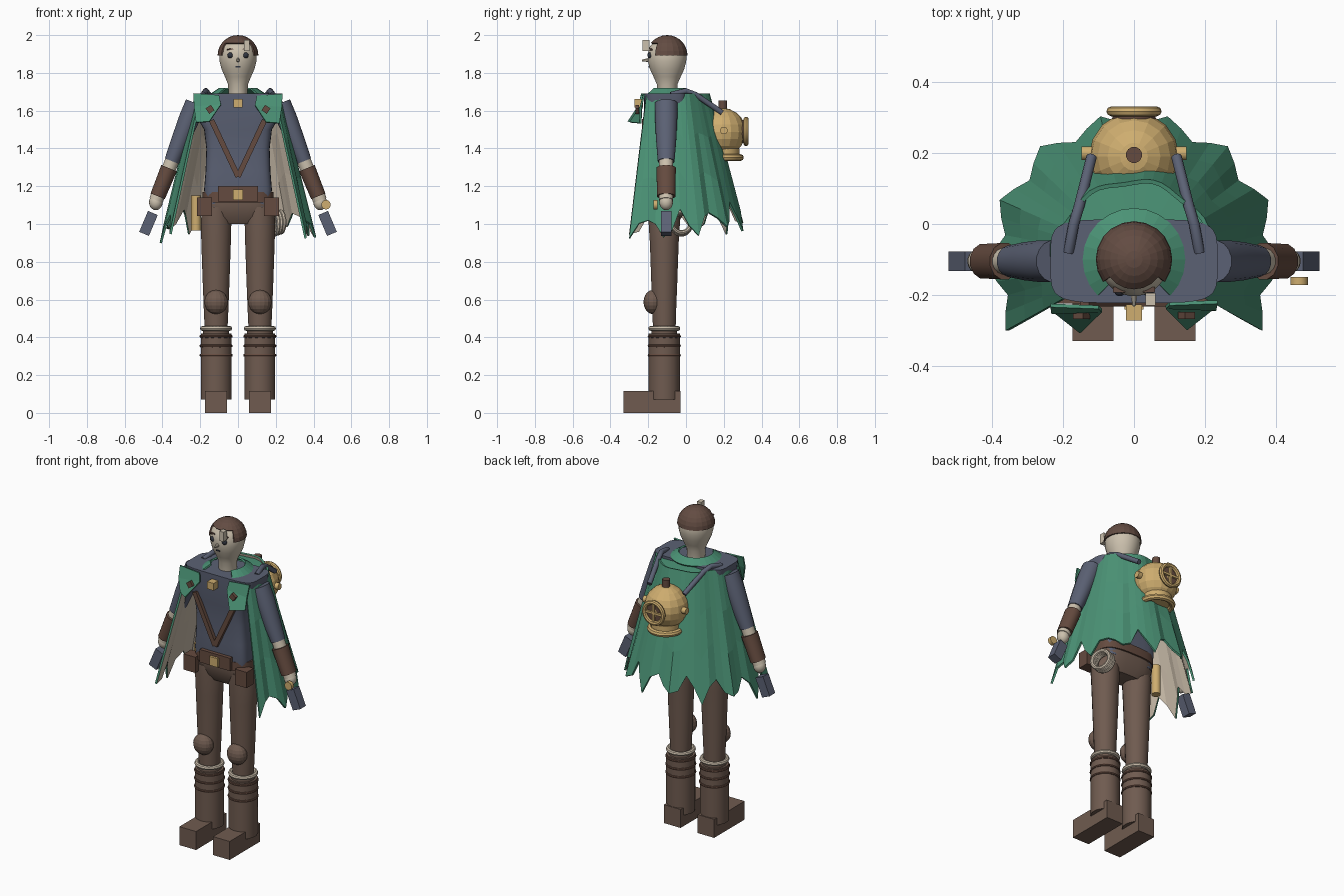
import bpy, bmesh, math
from mathutils import Vector, Matrix

if "Cube" in bpy.data.objects:
    bpy.data.objects.remove(bpy.data.objects["Cube"], do_unlink=True)


def material(name, *rgb):
    m = bpy.data.materials.new(name)
    m.use_nodes = True
    m.diffuse_color = (*rgb, 1)
    m.node_tree.nodes["Principled BSDF"].inputs["Base Color"].default_value = (*rgb, 1)
    return m


GREEN = material("cape green", .07, .29, .18)
LINING = material("lining cream", .57, .49, .39)
SKIN = material("skin", .60, .53, .42)
BLUE = material("shirt slate blue", .105, .12, .175)
BROWN = material("trouser brown", .16, .105, .08)
LEATHER = material("leather brown", .13, .07, .05)
HAIR = material("hair brown", .125, .072, .055)
BRASS = material("brass", .62, .42, .16)
DARK = material("dark features", .03, .035, .05)
Y = -.105  # depth of the body's centre line


def finish(name, bm, mat, smooth=False, thick=0, inner=None):
    me = bpy.data.meshes.new(name)
    bm.to_mesh(me)
    bm.free()
    ob = bpy.data.objects.new(name, me)
    bpy.context.collection.objects.link(ob)
    me.materials.append(mat)
    if thick:
        sol = ob.modifiers.new("thickness", 'SOLIDIFY')
        sol.thickness = thick
        if inner:
            me.materials.append(inner)
            sol.material_offset = 1
    if smooth:
        bpy.ops.object.select_all(action='DESELECT')
        ob.select_set(True)
        bpy.context.view_layer.objects.active = ob
        bpy.ops.object.shade_smooth_by_angle(angle=math.radians(40))
    return ob


def box(name, loc, size, mat, rot=(0, 0, 0)):
    bm = bmesh.new()
    bmesh.ops.create_cube(bm, size=1)
    turn = Matrix.Identity(4)
    for angle, axis in zip(rot, "XYZ"):
        turn = Matrix.Rotation(angle, 4, axis) @ turn
    bm.transform(Matrix.Translation(loc) @ turn @ Matrix.Diagonal((*size, 1)))
    return finish(name, bm, mat)


def ball(name, loc, radii, mat, seg=16, smooth=False):
    bm = bmesh.new()
    bmesh.ops.create_uvsphere(bm, u_segments=seg, v_segments=seg // 2 + 2, radius=1)
    bm.transform(Matrix.Translation(loc) @ Matrix.Diagonal((*radii, 1)))
    return finish(name, bm, mat, smooth)


def loft(name, rings, mat, n=16, smooth=True, power=2):
    """Skin closed rings (centre, rx, ry) along a path."""
    bm = bmesh.new()
    centres = [Vector(r[0]) for r in rings]
    loops = []
    for i, (c, rx, ry) in enumerate(rings):
        along = centres[min(i + 1, len(rings) - 1)] - centres[max(i - 1, 0)]
        q = Vector((0, 0, 1)).rotation_difference(along)
        loop = []
        for k in range(n):
            a = math.tau * (k + .5) / n
            u, v = math.cos(a), math.sin(a)
            p = Vector((math.copysign(abs(u) ** (2 / power), u) * rx,
                        math.copysign(abs(v) ** (2 / power), v) * ry, 0))
            loop.append(bm.verts.new(centres[i] + q @ p))
        loops.append(loop)
    for a, b in zip(loops, loops[1:]):
        for k in range(n):
            bm.faces.new((a[k], a[(k + 1) % n], b[(k + 1) % n], b[k]))
    bm.faces.new(loops[0][::-1])
    bm.faces.new(loops[-1])
    bmesh.ops.recalc_face_normals(bm, faces=bm.faces)
    return finish(name, bm, mat, smooth)


def rod(name, a, b, r, mat, n=16):
    return loft(name, [(a, r, r), (b, r, r)], mat, n)


def ring(name, loc, major, minor, mat, axis=(0, 0, 1), n=24):
    bm = bmesh.new()
    loops = []
    for i in range(n):
        a = math.tau * i / n
        out = Vector((math.cos(a), math.sin(a), 0))
        loops.append([bm.verts.new(out * (major + minor * math.cos(math.tau * k / 8))
                      + Vector((0, 0, minor * math.sin(math.tau * k / 8)))) for k in range(8)])
    for i in range(n):
        a, b = loops[i], loops[(i + 1) % n]
        for k in range(8):
            bm.faces.new((a[k], b[k], b[(k + 1) % 8], a[(k + 1) % 8]))
    q = Vector((0, 0, 1)).rotation_difference(Vector(axis))
    bm.transform(Matrix.Translation(loc) @ q.to_matrix().to_4x4())
    return finish(name, bm, mat, True)


def sheet(name, rows, mat, thick=.01, inner=None):
    bm = bmesh.new()
    grid = [[bm.verts.new(p) for p in row] for row in rows]
    for a, b in zip(grid, grid[1:]):
        for j in range(len(a) - 1):
            bm.faces.new((a[j], b[j], b[j + 1], a[j + 1]))
    return finish(name, bm, mat, False, thick, inner)


def polar(deg, r, z):
    a = math.radians(deg)
    return (r * math.cos(a), -.1 + r * math.sin(a), z)


# Torso, hips and belt
loft("torso", [((0, Y, z), rx, ry) for z, rx, ry in (
    (1.08, .165, .09), (1.18, .18, .1), (1.28, .172, .1), (1.4, .168, .1),
    (1.5, .18, .108), (1.57, .222, .116), (1.69, .236, .118))], BLUE, 32, power=5)
loft("hips", [((0, Y, z), rx, ry) for z, rx, ry in (
    (1.0, .12, .06), (1.04, .178, .085), (1.1, .188, .1), (1.14, .18, .1))], BROWN, 24, power=3)
loft("belt", [((0, Y, z), .188, .11) for z in (1.115, 1.17)], LEATHER, 28, power=3)
box("belt_front", (0, -.215, 1.16), (.21, .025, .08), LEATHER)
box("buckle", (0, -.232, 1.155), (.055, .02, .055), BRASS)
rod("spyglass", (-.222, -.07, .965), (-.222, -.07, 1.15), .026, BRASS)
for i in range(3):
    ring("rope_coil", (.195 + .015 * i, -.025, 1 + .005 * i), .055, .012, LINING, (1, .4, 0))

# Head and face
loft("head", [((0, -.1, z), r, r * 1.04) for z, r in (
    (1.66, .05), (1.74, .053), (1.78, .07), (1.82, .088), (1.86, .098),
    (1.9, .1), (1.94, .088), (1.975, .055))], SKIN, 24)
bm = bmesh.new()
bmesh.ops.create_uvsphere(bm, u_segments=20, v_segments=14, radius=.108)
gone = [f for f in bm.faces if f.calc_center_median().z < -.005
        or (f.calc_center_median().y < -.063 and f.calc_center_median().z < .07)]
bmesh.ops.delete(bm, geom=gone, context='FACES')
bm.transform(Matrix.Translation((0, -.1, 1.892)))
finish("hair", bm, HAIR, thick=.012)
box("forelock", (.046, -.212, 1.945), (.028, .035, .06), SKIN)
loft("nose", [((0, -.198, 1.868), .01, .012), ((0, -.232, 1.866), .005, .005)], SKIN, 8)
box("mouth", (0, -.193, 1.832), (.024, .01, .007), DARK)

# Collar, brooch and chest straps
arc = range(-45, 226, 15)
sheet("collar", [[polar(d, .1, 1.72) for d in arc], [polar(d, .145, 1.69) for d in arc]], GREEN)
box("brooch", (0, -.25, 1.64), (.045, .045, .045), BRASS)

# Pleated cape with lining, and the flat piece behind the neck
N = 36
rows = []
for t in (0, .33, .66, 1):
    row = []
    for j in range(N + 1):
        deg = -29 + 238 * j / N
        up = max(0, math.sin(math.radians(deg)))
        tip = (0, .5, 1, .5)[j % 4]
        hem = .925 + .06 * up + .12 * tip + .025 * math.sin(j * 2.3)
        radius = .225 + .19 * t - .045 * t * tip + .006 * math.sin(j * .9) * (1 - t)
        row.append(polar(deg, radius, 1.69 + (hem - 1.69) * t))
    rows.append(row)
sheet("cape", rows, GREEN, .012, LINING)
arc = range(10, 171, 10)
sheet("cape_yoke", [[polar(d, r, z) for d in arc] for r, z in ((.08, 1.68), (.222, 1.67))], GREEN)

for s, side in ((1, "left"), (-1, "right")):
    # Face and chest details
    ball(side + "_eye", (s * .04, -.19, 1.893), (.016, .014, .016), DARK, 12, True)
    box(side + "_brow", (s * .042, -.186, 1.925), (.034, .016, .007), HAIR, (0, s * .12, 0))
    box(side + "_strap", (s * .07, -.222, 1.4), (.028, .022, .33), LEATHER, (0, s * .44, 0))
    lapel = [[(s * .1, -.23, 1.68), (s * .236, -.225, 1.69)],
             [(s * .09, -.24, 1.63), (s * .232, -.245, 1.62)],
             [(s * .15, -.3, 1.54), (s * .22, -.245, 1.535)]]
    sheet(side + "_lapel", lapel, GREEN)
    box(side + "_clasp", (s * .148, -.258, 1.607), (.034, .02, .034), LEATHER, (0, s * .6, 0))
    box(side + "_pouch", (s * .177, -.19, 1.092), (.08, .07, .098), LEATHER)

    # Arm, bracer, hand and the block held in it
    def arm(t, x0=s * .225, x1=s * .44):
        return (x0 + (x1 - x0) * t, Y, 1.64 + (1.11 - 1.64) * t)
    loft(side + "_sleeve", [(arm(0), .055, .06), (arm(.15), .056, .06), (arm(.35), .05, .055),
                            (arm(.58), .041, .045)], BLUE)
    rod(side + "_forearm", arm(.5), arm(.97), .038, SKIN)
    loft(side + "_bracer", [(arm(.65), .046, .053), (arm(.93), .042, .05)], LEATHER, 12)
    ball(side + "_hand", (s * .435, Y, 1.115), (.036, .036, .042), SKIN, 16, True)
    box(side + "_held_block", (s * .474, Y, 1.003), (.056, .055, .12), BLUE, (0, -s * .4, 0))

    # Leg, knee pad and boot
    x = s * .116
    loft(side + "_leg", [((x, Y - .01, z), rx, ry) for z, rx, ry in (
        (.42, .06, .06), (.55, .066, .064), (.7, .072, .07), (.9, .079, .077),
        (1.02, .082, .085), (1.09, .07, .085))], BROWN, 20)
    ball(side + "_knee_pad", (x, -.175, .587), (.062, .05, .064), BROWN)
    rod(side + "_boot", (x, -.115, .07), (x, -.115, .42), .083, BROWN, 14)
    rod(side + "_boot_top", (x, -.115, .4), (x, -.115, .445), .07, BROWN)
    for z in (.305, .355, .405):
        ring(side + "_boot_band", (x, -.115, z), .08, .008, LEATHER)
    ring(side + "_boot_cuff", (x, -.115, .447), .072, .013, LINING)
    box(side + "_foot", (x, -.18, .0575), (.115, .3, .115), BROWN)

    # Helmet hose and side port
    hose = ((.185, -.08, 1.685), (.17, 0, 1.705), (.155, .05, 1.685), (.12, .19, 1.59))
    loft(side + "_hose", [((s * a, b, c), .015, .015) for a, b, c in hose], BLUE, 10)
    rod(side + "_helmet_port", (s * .1, .2, 1.495), (s * .148, .2, 1.495), .02, BRASS, 12)

rod("compass", (.466, -.172, 1.102), (.466, -.15, 1.102), .025, BRASS)

# Diving helmet carried on the back
ball("helmet", (0, .19, 1.488), (.127, .127, .127), BRASS)
ring("helmet_flange", (0, .2, 1.352), .088, .018, BRASS)
rod("helmet_neck", (0, .2, 1.35), (0, .2, 1.4), .085, BRASS)
rod("helmet_valve", (0, .195, 1.6), (0, .195, 1.655), .023, LEATHER, 12)
ring("helmet_window", (0, .318, 1.49), .064, .014, BRASS, (0, 1, 0))
rod("helmet_glass", (0, .28, 1.49), (0, .312, 1.49), .062, LEATHER)
box("window_bar_upright", (0, .32, 1.49), (.014, .012, .125), BRASS)
box("window_bar_level", (0, .32, 1.49), (.125, .012, .014), BRASS)
